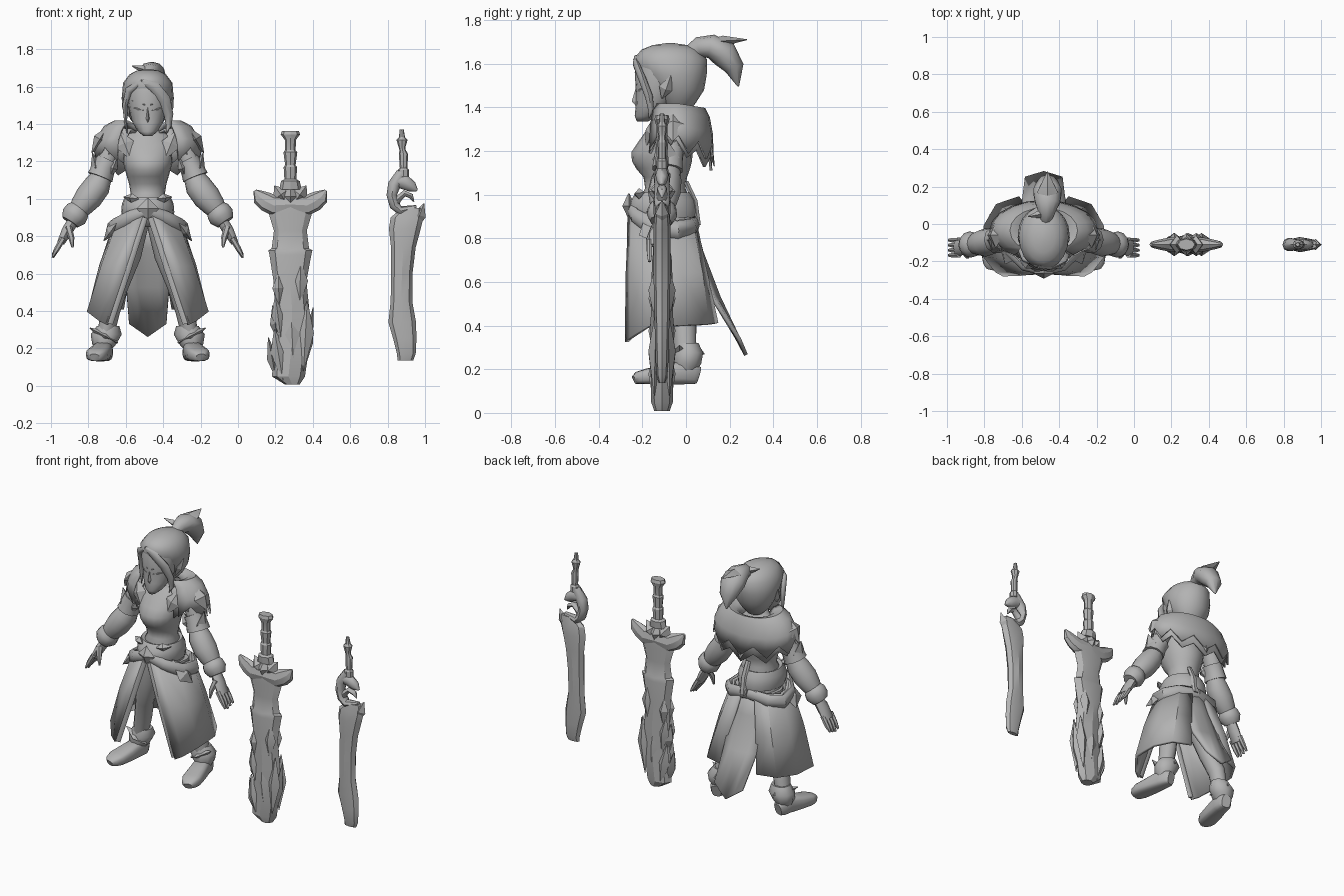
import bpy, bmesh, math
from mathutils import Vector

GREY = bpy.data.materials.new("plain_grey")
GREY.diffuse_color = (0.45, 0.45, 0.45, 1)
BODY = (-0.4825, 0, 0)      # figure centre
BIG = (0.28, -0.11, 0)      # broad sword centre
SMALL = (0.88, -0.11, 0)    # slim sword centre
X, Y, Z = Vector((1, 0, 0)), Vector((0, 1, 0)), Vector((0, 0, 1))


def build(name, verts, faces, loc, mirror="", thick=0, angle=40):
    me = bpy.data.meshes.new(name)
    me.from_pydata([tuple(v) for v in verts], [], faces)
    bm = bmesh.new()
    bm.from_mesh(me)
    bmesh.ops.recalc_face_normals(bm, faces=bm.faces)
    for f in bm.faces:
        f.smooth = True
    bm.to_mesh(me)
    bm.free()
    me.set_sharp_from_angle(angle=math.radians(angle))
    me.materials.append(GREY)
    ob = bpy.data.objects.new(name, me)
    ob.location = loc
    bpy.context.collection.objects.link(ob)
    if thick:
        s = ob.modifiers.new("thickness", "SOLIDIFY")
        s.thickness, s.offset = thick, 0
    if mirror:
        m = ob.modifiers.new("mirror", "MIRROR")
        m.use_axis = [a in mirror for a in "xyz"]
        m.use_clip = False
        m.use_mirror_merge = False
    return ob


def sweep(name, rows, n=12, loc=BODY, mirror="", ref=Y, flat=False, angle=45, power=1):
    """Rows (x, y, z, r1, r2): rings across the path, or level rings when flat; low power is boxier."""
    pts = [Vector(r[:3]) for r in rows]
    verts, faces = [], []
    for i, r in enumerate(rows):
        a, b = X, Y
        if not flat:
            t = (pts[min(i + 1, len(pts) - 1)] - pts[max(i - 1, 0)]).normalized()
            a = t.cross(ref).normalized()
            b = a.cross(t)
        for k in range(n):
            c, s = math.cos(math.tau * k / n), math.sin(math.tau * k / n)
            c, s = (math.copysign(abs(v) ** power, v) for v in (c, s))
            verts.append(pts[i] + a * r[3] * c + b * r[4] * s)
    for i in range(len(rows) - 1):
        for k in range(n):
            j = (k + 1) % n
            faces.append((i * n + k, i * n + j, i * n + n + j, i * n + n + k))
    faces += [tuple(range(n)), tuple(range(len(verts) - n, len(verts)))]
    return build(name, verts, faces, loc, mirror, angle=angle)


def leaf(name, base, tip, w, d, at=0.45, **kw):
    """Pointed four-sided spike or scale."""
    b, t = Vector(base), Vector(tip)
    return sweep(name, [(*b, .003, .003), (*b.lerp(t, at), w, d), (*t, .002, .002)], 4, angle=25, **kw)


def sheet(name, lines, mirror="", thick=.018):
    """Cloth surface joining polylines of equal length."""
    n = len(lines[0])
    verts = [v for line in lines for v in line]
    faces = [(i * n + k, i * n + k + 1, i * n + n + k + 1, i * n + n + k)
             for i in range(len(lines) - 1) for k in range(n - 1)]
    return build(name, verts, faces, BODY, mirror, thick)


def mantle(name, rows, reach, jag, sag, n=17):
    """Shawl open at the front, jagged and lower at the back; rows (z, rx, ry)."""
    lines = []
    for i, (z, rx, ry) in enumerate(rows):
        line = []
        for k in range(n):
            w = math.radians(-reach + 2 * reach * k / (n - 1))
            drop = i / (len(rows) - 1) * sag * max(0, math.cos(w))
            if i == len(rows) - 1:
                drop += jag * (1 - k % 2)
            line.append((rx * math.sin(w), -.035 + ry * math.cos(w), z - drop))
        lines.append(line)
    return sheet(name, lines, thick=.012)


# --- torso and head
sweep("torso", [(0, -.08, .85, .13, .11), (0, -.1, .95, .125, .13), (0, -.095, 1.03, .092, .092),
                (0, -.095, 1.08, .1, .1), (0, -.105, 1.12, .112, .124), (0, -.11, 1.155, .122, .138),
                (0, -.11, 1.195, .132, .14), (0, -.1, 1.24, .138, .12), (0, -.085, 1.29, .145, .1),
                (0, -.07, 1.34, .12, .075), (0, -.07, 1.37, .06, .055), (0, -.08, 1.42, .05, .05)], 20, flat=True, angle=70)
sweep("face", [(0, -.2, 1.335, .022, .025), (0, -.18, 1.36, .052, .055), (0, -.15, 1.41, .083, .08),
               (0, -.125, 1.48, .1, .105), (0, -.12, 1.56, .112, .115), (0, -.115, 1.63, .1, .1)], 16, flat=True, angle=70)
leaf("nose", (0, -.224, 1.5), (0, -.222, 1.4), .012, .026, at=.72)
leaf("eye", (-.02, -.226, 1.472), (-.075, -.2, 1.485), .011, .005, mirror="x")
leaf("brow", (-.015, -.23, 1.503), (-.085, -.192, 1.525), .005, .004, mirror="x")
leaf("mouth", (-.028, -.221, 1.385), (.028, -.221, 1.385), .005, .006, at=.5)
leaf("ear", (-.1, -.11, 1.44), (-.138, -.07, 1.545), .02, .033, mirror="x")
sweep("hair_cap", [(0, -.03, 1.38, .05, .045), (0, -.035, 1.42, .09, .08), (0, -.035, 1.48, .122, .118),
                   (0, -.055, 1.55, .138, .15), (0, -.073, 1.62, .132, .17), (0, -.073, 1.665, .098, .13),
                   (0, -.073, 1.685, .06, .08), (0, -.073, 1.694, .015, .02)], 20, flat=True, angle=70)
sweep("long_lock", [(-.03, -.228, 1.63, .012, .01), (.035, -.23, 1.6, .03, .014), (.088, -.2, 1.53, .034, .018),
                    (.112, -.17, 1.45, .025, .018), (.112, -.16, 1.39, .014, .014), (.1, -.17, 1.35, .003, .003)], 8)
sweep("short_lock", [(-.03, -.225, 1.63, .01, .01), (-.1, -.185, 1.58, .022, .018), (-.122, -.145, 1.5, .014, .02),
                     (-.118, -.145, 1.41, .008, .014), (-.11, -.155, 1.35, .002, .002)], 8)
sweep("ponytail", [(.01, .02, 1.65, .035, .03), (.015, .06, 1.675, .048, .045), (.02, .115, 1.68, .055, .07),
                   (.02, .175, 1.645, .064, .08), (.02, .222, 1.58, .045, .056), (.02, .24, 1.495, .003, .003)], 10, ref=X)
leaf("tail_spike", (.02, .08, 1.7), (.02, .28, 1.71), .024, .055, ref=X)
leaf("side_spike", (.02, .06, 1.68), (-.085, .04, 1.71), .02, .02)

# --- shoulder mantle in two layers
mantle("upper_mantle", [(1.35, .085, .075), (1.395, .13, .1), (1.412, .18, .12), (1.385, .23, .138), (1.32, .27, .152),
                        (1.275, .285, .157)], 145, .07, .05)
mantle("lower_mantle", [(1.35, .1, .08), (1.37, .18, .12), (1.31, .24, .14), (1.25, .262, .15)], 150, .06, .08, 17)
leaf("front_tuft", (-.15, -.14, 1.36), (-.09, -.185, 1.21), .05, .025, mirror="x")
leaf("shoulder_tuft", (-.22, -.06, 1.38), (-.3, -.06, 1.245), .035, .07, mirror="x")
leaf("back_tuft", (0, .09, 1.3), (0, .13, 1.13), .05, .015)

# --- arms
sweep("upper_arm", [(-.17, -.06, 1.34, .06, .06), (-.21, -.07, 1.24, .056, .058), (-.25, -.085, 1.12, .05, .055),
                    (-.28, -.09, 1.06, .05, .05)], mirror="x")
sweep("arm_guard", [(-.215, -.075, 1.205, .064, .068), (-.235, -.08, 1.165, .062, .068), (-.255, -.085, 1.115, .07, .073)],
      10, mirror="x")
leaf("guard_spike", (-.265, -.085, 1.105), (-.295, -.085, 1.245), .028, .055, mirror="x")
leaf("guard_inner_spike", (-.2, -.11, 1.12), (-.165, -.12, 1.22), .025, .04, mirror="x")
sweep("puffed_sleeve", [(-.245, -.08, 1.12, .055, .055), (-.27, -.09, 1.07, .072, .07), (-.315, -.1, 1.01, .074, .075),
                        (-.355, -.105, .96, .062, .062), (-.385, -.11, .92, .045, .045)], mirror="x")
sweep("cuff", [(-.36, -.11, .955, .05, .05), (-.375, -.11, .935, .066, .066), (-.395, -.11, .905, .07, .07),
               (-.415, -.115, .875, .05, .05)], mirror="x")
sweep("palm", [(-.4, -.11, .88, .03, .035), (-.43, -.12, .83, .03, .045), (-.465, -.125, .765, .02, .048)], 8, mirror="x")
for i in range(4):
    y = -.167 + i * .027
    sweep("finger", [(-.452, y, .79, .016, .0145), (-.484, y, .735, .015, .014),
                     (-.508, y, .685 + .008 * abs(i - 1), .006, .008)], 6, mirror="x")
sweep("thumb", [(-.425, -.145, .85, .02, .018), (-.408, -.17, .79, .016, .016), (-.402, -.175, .74, .006, .006)], 6, mirror="x")

# --- belt and skirt
sweep("waist_belt", [(0, -.1, .895, .135, .15), (0, -.105, .93, .142, .16), (0, -.105, .975, .138, .15),
                     (0, -.1, 1.01, .122, .125), (0, -.1, 1.0, .1, .1)], 20, flat=True)
sweep("hip_sash", [(0, -.255, .94, .018, .03), (-.1, -.228, .9, .025, .035), (-.18, -.15, .85, .028, .045),
                   (-.195, -.04, .835, .028, .045), (-.135, .025, .85, .025, .04), (0, .045, .87, .02, .035)], 8, mirror="x", ref=Z)
leaf("sash_corner", (-.13, -.18, .92), (-.235, -.12, .775), .03, .075, at=.6, mirror="x")
leaf("buckle", (0, -.262, 1.005), (0, -.262, .89), .06, .03, at=.5)
leaf("belt_flap", (-.05, -.235, 1.0), (-.13, -.19, 1.01), .025, .025, mirror="x")
sweep("back_strap", [(.03, .0, 1.06, .018, .012), (.03, .04, .97, .022, .015), (.03, .055, .86, .022, .015)], 6)
TOP = [(-.015, -.255, .92), (-.07, -.24, .9), (-.155, -.17, .88), (-.17, -.05, .88), (-.12, .02, .89), (-.04, .035, .9)]
MID = [(-.11, -.268, .64), (-.17, -.25, .64), (-.242, -.18, .64), (-.252, -.03, .64), (-.19, .07, .64), (-.09, .09, .64)]
LOW = [(-.215, -.272, .325), (-.255, -.25, .345), (-.318, -.17, .395), (-.313, -.01, .4), (-.25, .1, .405), (-.13, .14, .41)]
sheet("side_skirt", [TOP, MID, LOW], "x")
sweep("skirt_hem", [(-.015, -.26, .9, .016, .01), (-.105, -.265, .64, .022, .01), (-.21, -.268, .335, .025, .01)], 6, mirror="x")
sheet("tail_panel", [[(s * w, y - abs(s) * .03, z + abs(s) * up) for s in (-1, -.5, 0, .5, 1)]
                     for y, z, w, up in ((.03, .9, .09, 0), (.07, .74, .11, 0), (.15, .53, .115, 0), (.275, .265, .1, .07))])

# --- legs and boots
sweep("leg", [(-.075, -.07, .87, .08, .085), (-.11, -.07, .7, .075, .08), (-.16, -.05, .53, .055, .06),
              (-.2, -.01, .4, .052, .058), (-.235, 0, .22, .042, .046)], mirror="x")
sweep("boot_cuff", [(-.238, 0, .195, .045, .05), (-.232, .005, .225, .065, .068), (-.222, .01, .275, .083, .072),
                    (-.212, .005, .32, .06, .055), (-.205, 0, .315, .03, .03)], 10, flat=True, mirror="x")
leaf("boot_spike", (-.22, -.02, .32), (-.215, .085, .27), .035, .05, mirror="x", ref=X)
leaf("boot_flap", (-.16, -.03, .23), (-.31, -.03, .31), .03, .05, mirror="x")
sweep("boot", [(-.225, .055, .172, .04, .03), (-.23, .035, .178, .047, .045), (-.238, -.02, .186, .055, .05),
               (-.255, -.1, .175, .044, .058), (-.272, -.18, .167, .036, .06), (-.28, -.22, .16, .029, .045),
               (-.284, -.237, .152, .02, .025)], 16, mirror="x", ref=X, power=.65)

# --- broad sword
sweep("broad_grip", [(0, 0, 1.05, .06, .035), (0, 0, 1.095, .05, .04), (0, 0, 1.105, .032, .028), (0, 0, 1.17, .036, .03),
                     (0, 0, 1.18, .028, .024), (0, 0, 1.25, .037, .03), (0, 0, 1.26, .028, .024), (0, 0, 1.315, .03, .026),
                     (0, 0, 1.345, .052, .035), (0, 0, 1.364, .045, .03)], 8, BIG, flat=True, angle=25)
sweep("broad_guard", [(0, 0, .97, .06, .042), (-.09, 0, .965, .055, .038), (-.13, 0, .985, .052, .03), (-.165, 0, 1.01, .042, .022),
                      (-.19, 0, 1.045, .008, .008)], 8, BIG, "x", angle=25)
leaf("guard_lobe", (0, 0, .95), (-.085, 0, 1.07), .05, .05, at=.6, loc=BIG, mirror="x")
leaf("guard_gem", (0, 0, 1.09), (0, 0, .92), .06, .062, at=.45, loc=BIG)
sweep("broad_blade", [(.01, 0, .008, .04, .035), (-.01, 0, .05, .088, .05), (.005, 0, .2, .095, .052), (.01, 0, .4, .092, .052),
                      (-.002, 0, .56, .088, .05), (0, 0, .7, .112, .045), (0, 0, .725, .118, .042), (0, 0, .735, .1, .038),
                      (0, 0, .83, .088, .036), (0, 0, .92, .115, .038), (0, 0, .96, .1, .038)], 8, BIG, flat=True, angle=25)
# scales: x and z of base, x and z of tip, half width
for x0, z0, x1, z1, w in ((-.065, .6, -.06, .43, .034), (.055, .66, .05, .44, .042), (.0, .46, .02, .05, .062),
                          (-.085, .3, -.04, .03, .042), (.09, .45, .07, .08, .045), (-.08, .48, -.05, .25, .035)):
    leaf("blade_scale", (x0, -.03, z0), (x1, -.035, z1), w, .03, loc=BIG, mirror="y")
for x0, z0, x1, z1 in ((-.08, .05, -.118, .26), (.07, .08, .122, .42), (-.07, .25, -.095, .43)):
    leaf("edge_barb", (x0, 0, z0), (x1, 0, z1), .028, .045, loc=BIG)

# --- slim sword
sweep("slim_grip", [(.005, 0, 1.12, .03, .025), (.005, 0, 1.155, .03, .025), (.005, 0, 1.165, .02, .018), (.005, 0, 1.24, .025, .02),
                    (.0, 0, 1.26, .017, .016), (-.003, 0, 1.275, .018, .018), (-.003, 0, 1.315, .03, .025),
                    (-.003, 0, 1.33, .016, .015), (-.005, 0, 1.372, .011, .01)], 8, SMALL, flat=True, angle=25)
sweep("hook_guard", [(-.005, 0, 1.14, .028, .025), (-.045, 0, 1.075, .034, .035), (-.058, 0, 1.02, .028, .035),
                     (-.042, 0, .965, .028, .035), (-.01, 0, .935, .026, .03), (.075, 0, .955, .012, .015)], 8, SMALL)
sweep("hook_arm", [(-.04, 0, 1.095, .03, .03), (.01, 0, 1.09, .04, .03), (.05, 0, 1.065, .03, .025), (.078, 0, 1.045, .006, .006)],
      8, SMALL)
sweep("hook_inner", [(-.045, 0, .96, .02, .025), (-.022, 0, 1.0, .018, .025), (.01, 0, 1.03, .017, .022),
                     (.045, 0, 1.015, .014, .018), (.06, 0, .985, .003, .003)], 8, SMALL)
sweep("slim_blade", [(.015, 0, .137, .042, .015), (.02, 0, .17, .05, .025), (.012, 0, .25, .062, .03), (-.002, 0, .34, .074, .032),
                     (-.006, 0, .45, .058, .035), (-.004, 0, .6, .057, .038), (.004, 0, .74, .066, .04), (.012, 0, .84, .085, .04),
                     (.024, 0, .9, .088, .035), (.05, 0, .95, .055, .025)], 8, SMALL, flat=True, angle=25)
leaf("blade_shoulder", (.055, 0, .82), (.114, 0, .975), .035, .03, at=.6, loc=SMALL)
